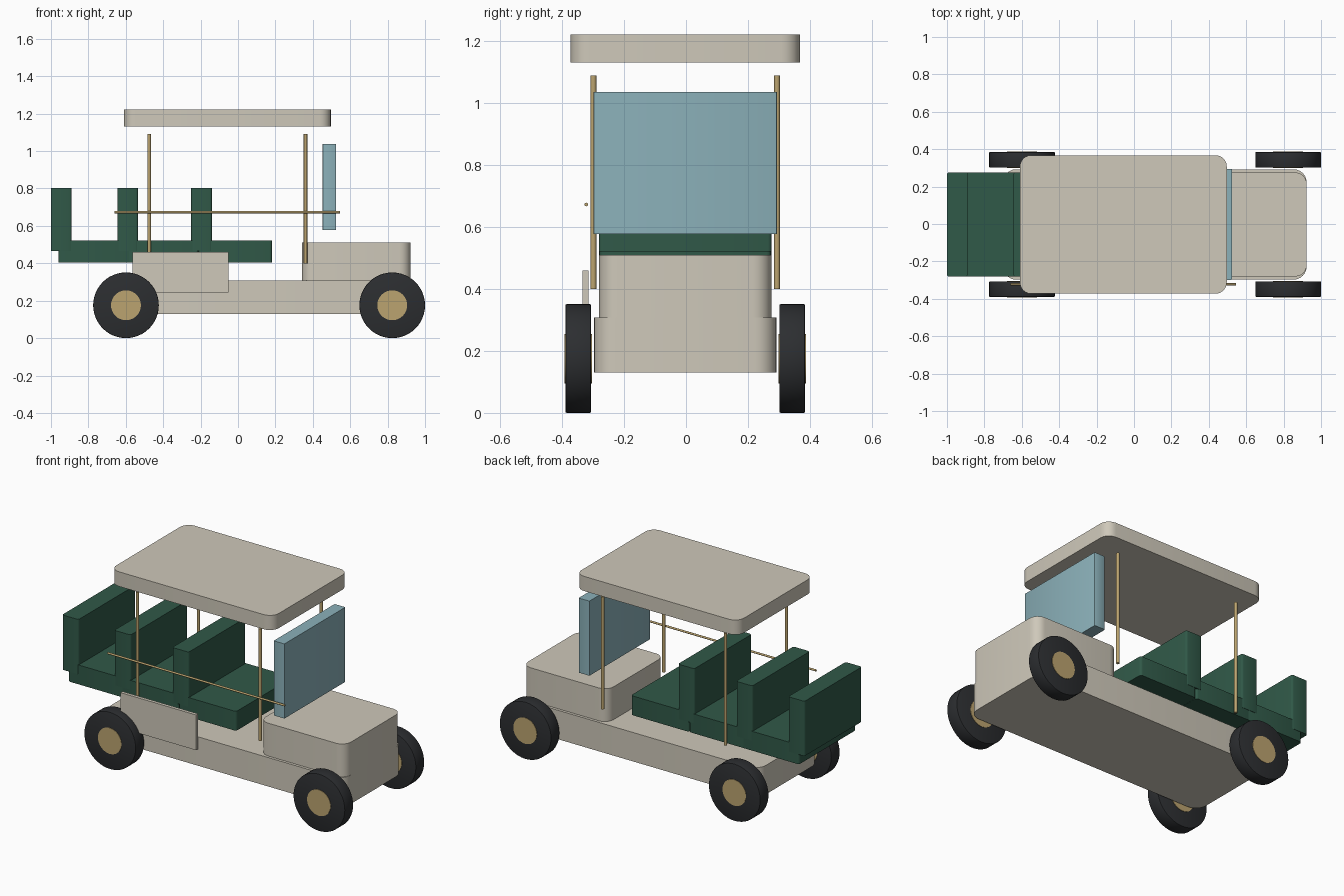
import bpy, bmesh, math
from mathutils import Matrix

if "Cube" in bpy.data.objects:
    bpy.data.objects.remove(bpy.data.objects["Cube"])

OY = -0.0025  # tiny sideways offset that keeps the body centred between the tyres


def material(name, rgb):
    m = bpy.data.materials.new(name)
    m.diffuse_color = (*rgb, 1)
    m.use_nodes = True
    m.node_tree.nodes["Principled BSDF"].inputs["Base Color"].default_value = m.diffuse_color
    return m


CREAM = material("cream_paint", (0.62, 0.58, 0.49))
GREEN = material("green_vinyl", (0.03, 0.10, 0.065))
BRASS = material("brass", (0.50, 0.37, 0.16))
RUBBER = material("rubber", (0.025, 0.027, 0.03))
GLASS = material("tinted_glass", (0.26, 0.44, 0.49))


def finish(bm, name, mat):
    me = bpy.data.meshes.new(name)
    bm.to_mesh(me)
    bm.free()
    me.materials.append(mat)
    ob = bpy.data.objects.new(name, me)
    bpy.context.collection.objects.link(ob)
    bpy.ops.object.select_all(action='DESELECT')
    ob.select_set(True)
    bpy.context.view_layer.objects.active = ob
    bpy.ops.object.shade_smooth_by_angle(angle=math.radians(35))
    return ob


def box(name, mat, x, y, z, radius=0.0, segments=6):
    """Box from (min, max) ranges, with rounded upright corners."""
    bm = bmesh.new()
    bmesh.ops.create_cube(bm, size=1)
    for v in bm.verts:
        for i, (lo, hi) in enumerate((x, y, z)):
            v.co[i] = lo if v.co[i] < 0 else hi
    if radius:
        upright = [e for e in bm.edges
                   if abs(e.verts[0].co.z - e.verts[1].co.z) > 1e-4]
        bmesh.ops.bevel(bm, geom=upright, offset=radius, segments=segments,
                        profile=0.5, affect='EDGES')
    return finish(bm, name, mat)


def rod(name, mat, centre, radius, length, axis='Z', sides=12, bevel=0.0):
    bm = bmesh.new()
    bmesh.ops.create_cone(bm, cap_ends=True, segments=sides,
                          radius1=radius, radius2=radius, depth=length)
    if bevel:
        rims = [e for e in bm.edges
                if abs(e.verts[0].co.z - e.verts[1].co.z) < 1e-4]
        bmesh.ops.bevel(bm, geom=rims, offset=bevel, segments=2,
                        profile=0.5, affect='EDGES')
    turn = {'X': Matrix.Rotation(math.pi / 2, 4, 'Y'),
            'Y': Matrix.Rotation(math.pi / 2, 4, 'X'),
            'Z': Matrix.Identity(4)}[axis]
    bm.transform(Matrix.Translation(centre) @ turn)
    return finish(bm, name, mat)


def across(half):
    return (OY - half, OY + half)


# Body: chassis, hood and roof
box("chassis", CREAM, (-0.70, 0.923), across(0.295), (0.13, 0.308), 0.07)
box("hood", CREAM, (0.342, 0.923), across(0.278), (0.305, 0.51), 0.06)
box("roof", CREAM, (-0.61, 0.496), across(0.37), (1.132, 1.222), 0.06)

# Side panel, on the front side only
box("side_panel", CREAM, (-0.565, -0.05), (-0.335, -0.315), (0.243, 0.46))

# Windscreen
box("windscreen", GLASS, (0.452, 0.525), across(0.296), (0.578, 1.037), 0.004, 2)

# Three rows of seats
for i, x in enumerate((-1.0, -0.645, -0.25), 1):
    box(f"seat_base_{i}", GREEN, (x + 0.039, x + 0.433), across(0.277),
        (0.403, 0.522), 0.015, 3)
    box(f"seat_back_{i}", GREEN, (x, x + 0.111), across(0.279),
        (0.465, 0.802), 0.012, 3)

# Roof posts
for end, x in (("rear", -0.475), ("front", 0.361)):
    for side, s in (("near", -1), ("far", 1)):
        rod(f"{end}_{side}_post", BRASS, (x, OY + s * 0.2965, 0.745), 0.0095, 0.69)

# Hand rail, on the front side only
rod("hand_rail", BRASS, (-0.058, -0.322, 0.673), 0.006, 1.205, 'X')

# Wheels
for end, x in (("rear", -0.599), ("front", 0.8245)):
    for side, s in (("near", -1), ("far", 1)):
        y = OY + s * 0.3455
        rod(f"{end}_{side}_tire", RUBBER, (x, y, 0.1755), 0.1755, 0.083, 'Y', 48, 0.004)
        rod(f"{end}_{side}_hub", BRASS, (x, y, 0.1755), 0.08, 0.088, 'Y', 32)
